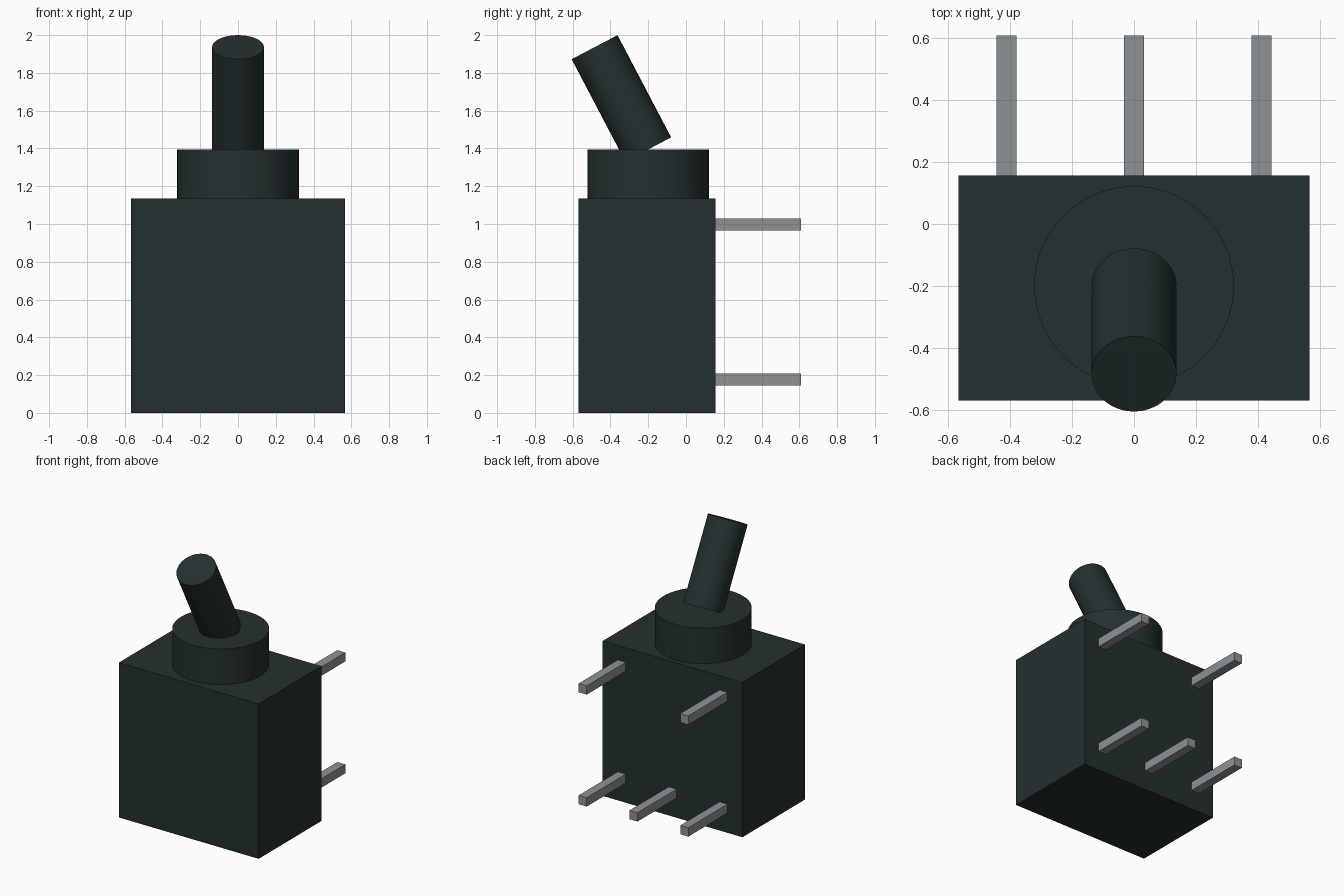
import bpy, math
from mathutils import Vector

if "Cube" in bpy.data.objects:
    bpy.data.objects.remove(bpy.data.objects["Cube"])


def material(name, color):
    m = bpy.data.materials.new(name)
    m.diffuse_color = (*color, 1)
    m.use_nodes = True
    m.node_tree.nodes["Principled BSDF"].inputs["Base Color"].default_value = m.diffuse_color
    return m


DARK = material("dark plastic", (0.018, 0.029, 0.029))
METAL = material("grey metal", (0.27, 0.29, 0.30))


def box(name, lo, hi, mat):
    lo, hi = Vector(lo), Vector(hi)
    bpy.ops.mesh.primitive_cube_add(size=1, location=(lo + hi) / 2)
    ob = bpy.context.object
    ob.name = name
    ob.scale = hi - lo
    bpy.ops.object.transform_apply(location=False, rotation=False, scale=True)
    ob.data.materials.append(mat)


def cylinder(name, base, radius, length, tilt, mat):
    # tilt leans the cylinder towards the front
    axis = Vector((0, -math.sin(tilt), math.cos(tilt)))
    bpy.ops.mesh.primitive_cylinder_add(
        vertices=64, radius=radius, depth=length,
        location=Vector(base) + axis * length / 2, rotation=(tilt, 0, 0))
    ob = bpy.context.object
    ob.name = name
    ob.data.materials.append(mat)
    bpy.ops.object.shade_smooth_by_angle(angle=math.radians(35))


# Housing, round collar and tilted lever
box("switch_body", (-0.567, -0.57, 0), (0.567, 0.156, 1.135), DARK)
cylinder("collar", (0, -0.2, 1.135), 0.322, 0.26, 0, DARK)
cylinder("lever", (0, -0.2, 1.395), 0.137, 0.611, math.radians(27.7), DARK)

# Five square pins on the back: three low, two high
W = 0.0325
for row, z, xs in (("lower", 0.177, (-0.412, 0, 0.412)),
                   ("upper", 0.997, (-0.412, 0.412))):
    for i, x in enumerate(xs):
        box(f"{row}_pin_{i + 1}", (x - W, 0.156, z - W),
            (x + W, 0.608, z + W), METAL)
